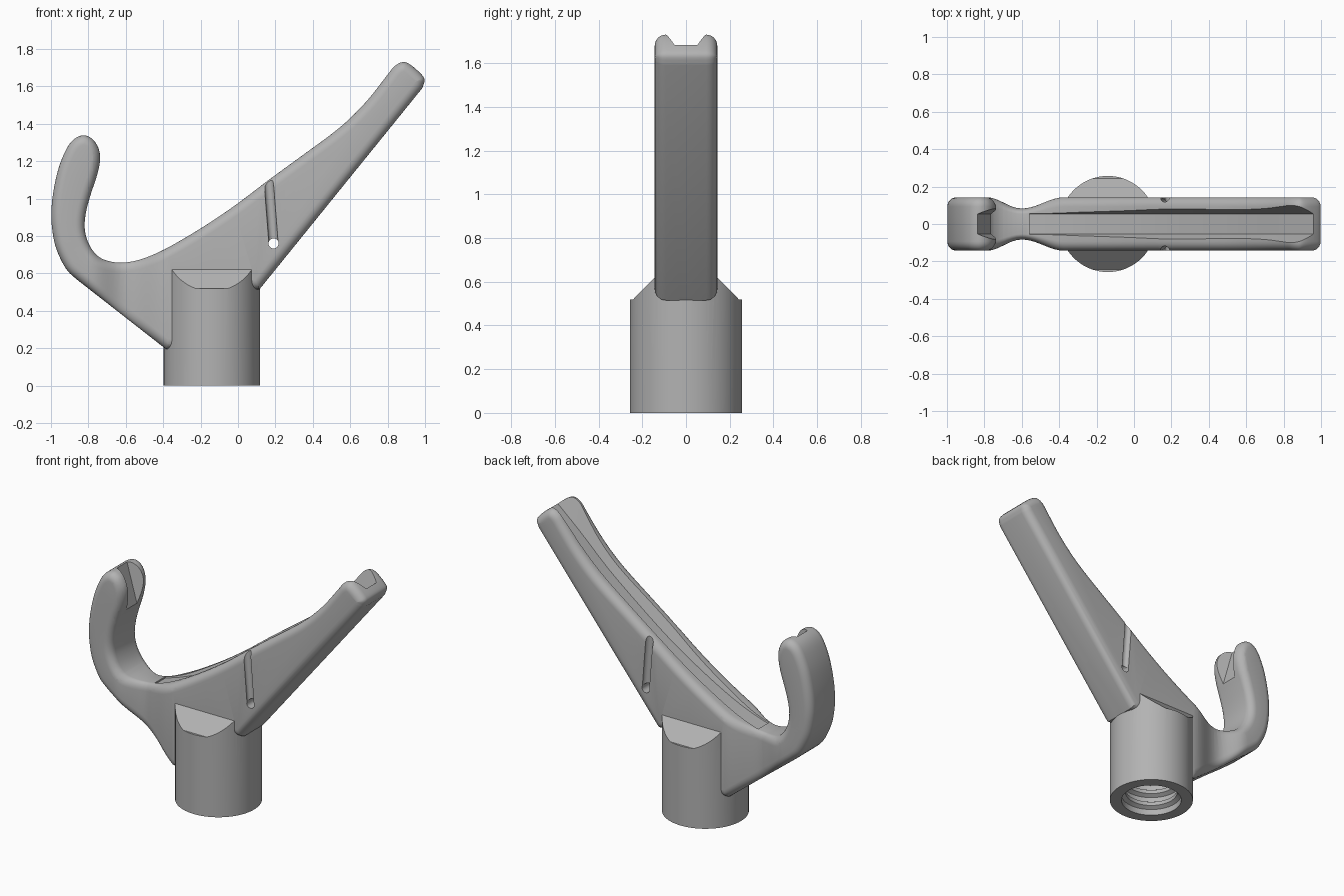
import bpy, bmesh, math
from mathutils import Vector

if "Cube" in bpy.data.objects:
    bpy.data.objects.remove(bpy.data.objects["Cube"])

grey = bpy.data.materials.new("grey plastic")
grey.diffuse_color = (0.45, 0.45, 0.45, 1)
grey.use_nodes = True
grey.node_tree.nodes["Principled BSDF"].inputs["Base Color"].default_value = grey.diffuse_color


def make(name, bm):
    bmesh.ops.recalc_face_normals(bm, faces=bm.faces)
    me = bpy.data.meshes.new(name)
    bm.to_mesh(me)
    bm.free()
    ob = bpy.data.objects.new(name, me)
    bpy.context.collection.objects.link(ob)
    me.materials.append(grey)
    return ob


def loft(name, rings):
    """Closed solid through matching rings of points."""
    bm = bmesh.new()
    vs = [[bm.verts.new(p) for p in ring] for ring in rings]
    n = len(vs[0])
    for a, b in zip(vs, vs[1:]):
        for i in range(n):
            bm.faces.new((a[i], a[(i + 1) % n], b[(i + 1) % n], b[i]))
    bm.faces.new(vs[0][::-1])
    bm.faces.new(vs[-1])
    return make(name, bm)


def boolean(target, tool, op):
    m = target.modifiers.new("cut", 'BOOLEAN')
    m.object, m.operation, m.solver = tool, op, 'EXACT'
    bpy.context.view_layer.objects.active = target
    bpy.ops.object.modifier_apply(modifier=m.name)
    bpy.data.objects.remove(tool)


def smooth_path(pts, steps):
    """Catmull-Rom through the points."""
    p = [Vector(q) for q in pts]
    p = [2 * p[0] - p[1]] + p + [2 * p[-1] - p[-2]]
    out = []
    for a, b, c, d in zip(p, p[1:], p[2:], p[3:]):
        for k in range(steps):
            t = k / steps
            out.append(0.5 * (2 * b + (c - a) * t + (2 * a - 5 * b + 4 * c - d) * t * t
                              + (3 * b - a - 3 * c + d) * t ** 3))
    return out + [p[-2]]


def inset(pts, d):
    """Move a clockwise outline inwards by d."""
    out = []
    for i, p in enumerate(pts):
        e1 = (p - pts[i - 1]).normalized()
        e2 = (pts[(i + 1) % len(pts)] - p).normalized()
        n1, n2 = Vector((e1.y, -e1.x)), Vector((e2.y, -e2.x))
        m = (n1 + n2).normalized()
        out.append(p + m * d / max(m.dot(n1), 0.5))
    return out


def groove(name, floor, w, opening, flare):
    """Trapezoid channel cutter swept along a floor line in XZ."""
    rings = []
    for x, z in floor:
        tx, tz = x + opening[0], z + opening[1]
        rings.append([(x, -w, z), (x, w, z), (tx, w + flare, tz), (tx, -w - flare, tz)])
    return loft(name, rings)


def rod(name, a, b, r, sides=24):
    a, b = Vector(a), Vector(b)
    q = (b - a).to_track_quat('Z', 'Y')
    circle = [q @ Vector((r * math.cos(t), r * math.sin(t), 0))
              for t in (2 * math.pi * i / sides for i in range(sides))]
    return loft(name, [[a + c for c in circle], [b + c for c in circle]])


# Side outline: hook, saddle and long arm, clockwise
outline = smooth_path([
    (-0.86, 0.566), (-0.91, 0.612), (-0.95, 0.68), (-0.98, 0.76), (-0.996, 0.86),
    (-0.997, 0.95), (-0.985, 1.05), (-0.96, 1.16), (-0.925, 1.25), (-0.89, 1.305),
    (-0.85, 1.333), (-0.81, 1.336), (-0.77, 1.31), (-0.743, 1.26), (-0.738, 1.20),
    (-0.755, 1.12), (-0.785, 1.03), (-0.81, 0.94), (-0.82, 0.86), (-0.81, 0.79),
    (-0.775, 0.72), (-0.72, 0.675), (-0.63, 0.657), (-0.53, 0.672), (-0.42, 0.715),
    (-0.3, 0.78), (-0.15, 0.872), (0, 0.975), (0.165, 1.10), (0.35, 1.235),
    (0.5, 1.345), (0.6, 1.43), (0.7, 1.535), (0.79, 1.65), (0.835, 1.707), (0.88, 1.73),
    (0.92, 1.717), (0.975, 1.67), (0.998, 1.635), (0.985, 1.59)], 4)
outline += [Vector(p) for p in ((0.115, 0.515), (-0.1, 0.515), (-0.2, 0.195), (-0.385, 0.195))]

# Body with rounded rims
HALF, R, N = 0.143, 0.05, 6
rings = []
for side in (-1, 1):
    for k in (range(N, -1, -1) if side < 0 else range(N + 1)):
        a = k / N * math.pi / 2
        y = side * (HALF - R + R * math.sin(a))
        rings.append([(p.x, y, p.y) for p in inset(outline, R * (1 - math.cos(a)))])
body = loft("hook_body", rings)

# Waist between hook and arm
bm = bmesh.new()
bm.from_mesh(body.data)
for i in range(19):
    bmesh.ops.bisect_plane(bm, geom=bm.verts[:] + bm.edges[:] + bm.faces[:],
                           plane_co=(-0.8 + i * 0.025, 0, 0), plane_no=(1, 0, 0))
for v in bm.verts:
    t = (v.co.x + 0.6) / (0.19 if v.co.x < -0.6 else 0.23)
    if abs(t) < 1:
        v.co.y *= 1 - 0.42 * (0.5 + 0.5 * math.cos(math.pi * t))
bmesh.ops.triangulate(bm, faces=[f for f in bm.faces if len(f.verts) > 4])
bm.to_mesh(body.data)
bm.free()

# Channel along the arm and notch in the hook tip
arm_floor = smooth_path([(-0.56, 0.655), (-0.45, 0.69), (-0.3, 0.753), (-0.1, 0.86),
                         (0.15, 1.015), (0.4, 1.2), (0.6, 1.36), (0.8, 1.545),
                         (0.965, 1.687), (1.08, 1.785)], 3)
boolean(body, groove("arm_channel", arm_floor, 0.053, (0, 0.25), 0.09), 'DIFFERENCE')
boolean(body, groove("tip_notch", [(-0.855, 1.40), (-0.755, 1.05)], 0.053, (0.2, 0.0), 0.08),
        'DIFFERENCE')

# Cord slots on both sides, joined by a through hole
for s in (-1, 1):
    boolean(body, rod("cord_slot", (0.19, s * 0.143, 0.76), (0.163, s * 0.143, 1.105), 0.025),
            'DIFFERENCE')
boolean(body, rod("cord_hole", (0.19, -0.3, 0.76), (0.19, 0.3, 0.76), 0.027), 'DIFFERENCE')

# Socket with sloping shoulders
CX = -0.14
socket = rod("socket", (CX, 0, 0), (CX, 0, 0.7), 0.257, 72)
roof = [(-0.3, -0.1), (0.3, -0.1), (0.3, 0.518), (0.243, 0.518), (0.141, 0.622),
        (-0.141, 0.622), (-0.243, 0.518), (-0.3, 0.518)]
boolean(socket, loft("shoulder_shape", [[(x, y, z) for y, z in roof] for x in (-0.6, 0.4)]),
        'INTERSECT')
boolean(body, socket, 'UNION')

# Ridged bore in the socket
bore = [(-0.05, 0.185), (0.04, 0.185)]
for i in range(4):
    z = 0.055 + i * 0.085
    bore += [(z, 0.16), (z + 0.025, 0.16), (z + 0.04, 0.185), (z + 0.07, 0.185)]
bore.append((0.42, 0.16))
boolean(body, loft("bore", [[(CX + r * math.cos(i * math.pi / 24), r * math.sin(i * math.pi / 24), z)
                             for i in range(48)] for z, r in bore]), 'DIFFERENCE')

# Smooth shading with crisp edges
bpy.ops.object.select_all(action='DESELECT')
body.select_set(True)
bpy.context.view_layer.objects.active = body
bpy.ops.object.shade_smooth_by_angle(angle=math.radians(28))
